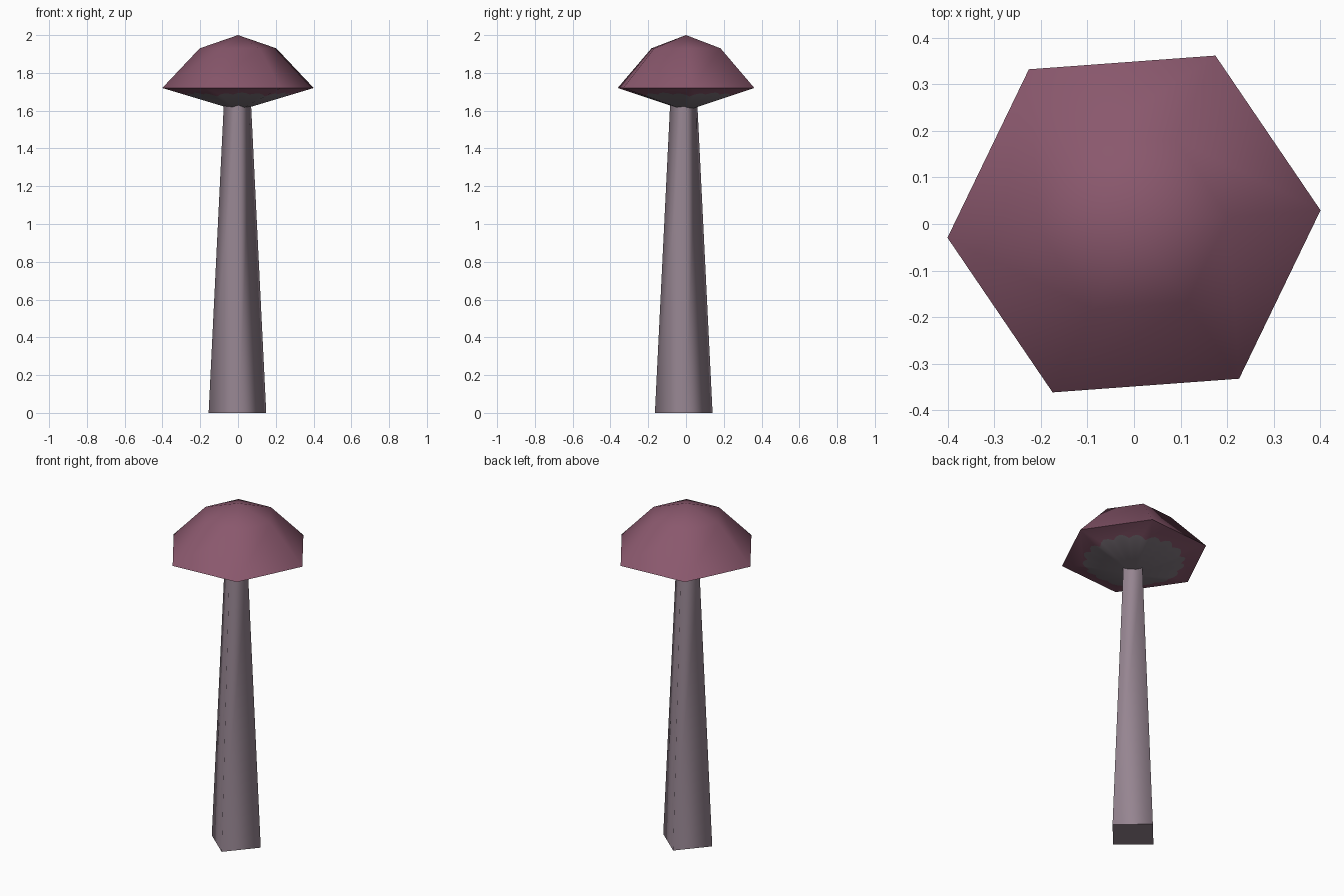
import bpy, bmesh, math

if "Cube" in bpy.data.objects:
    bpy.data.objects.remove(bpy.data.objects["Cube"])

TURN = math.radians(4.2)      # whole model is turned slightly about z


def srgb(r, g, b):
    def lin(c):
        c /= 255
        return c / 12.92 if c <= 0.04045 else ((c + 0.055) / 1.055) ** 2.4
    return (lin(r), lin(g), lin(b), 1)


def material(name, colour):
    m = bpy.data.materials.new(name)
    m.diffuse_color = colour
    m.use_nodes = True
    m.node_tree.nodes["Principled BSDF"].inputs["Base Color"].default_value = m.diffuse_color
    return m


cap_mat = material("dusky_pink", srgb(138, 88, 109))
stem_mat = material("pale_mauve", srgb(150, 133, 145))
gill_mat = material("warm_grey", srgb(132, 122, 130))


def ring(bm, sides, radius, z, cx=0, cy=0):
    return [bm.verts.new((cx + radius * math.cos(TURN + math.tau * i / sides),
                          cy + radius * math.sin(TURN + math.tau * i / sides), z))
            for i in range(sides)]


def finish(bm, name, mats):
    bmesh.ops.recalc_face_normals(bm, faces=bm.faces)
    mesh = bpy.data.meshes.new(name)
    bm.to_mesh(mesh)
    bm.free()
    for m in mats:
        mesh.materials.append(m)
    obj = bpy.data.objects.new(name, mesh)
    bpy.context.collection.objects.link(obj)
    return obj


# Stem: tapered four-sided post, smooth sides, flat ends
bm = bmesh.new()
low = ring(bm, 4, 0.153, 0, -0.003, -0.012)
high = ring(bm, 4, 0.072, 1.64, -0.003, -0.012)
for i in range(4):
    j = (i + 1) % 4
    bm.faces.new((low[i], low[j], high[j], high[i])).smooth = True
bm.faces.new(low[::-1])
bm.faces.new(high)
finish(bm, "stem", [stem_mat])

# Cap: six-sided dome with a shallow cone underneath
RIM_R, RIM_Z, BASE_Z = 0.402, 1.72, 1.60
STEPS = 12                    # scallop points per cap side
bm = bmesh.new()
rim = ring(bm, 6, RIM_R, RIM_Z)
mid = ring(bm, 6, 0.203, 1.93)
top = bm.verts.new((0, 0, 2))
base = bm.verts.new((0, 0, BASE_Z))

# Gill patch outline: scalloped circle lying on the underside cone
outline = []
for k in range(6 * STEPS):
    a = math.tau * k / (6 * STEPS)
    r = 0.252 + 0.026 * abs(math.sin(9 * a))
    local = a % (math.pi / 3) - math.pi / 6
    edge = RIM_R * math.cos(math.pi / 6) / math.cos(local)
    outline.append(bm.verts.new((r * math.cos(a + TURN), r * math.sin(a + TURN),
                                 BASE_Z + (RIM_Z - BASE_Z) * r / edge)))

for i in range(6):
    j = (i + 1) % 6
    bm.faces.new((rim[i], rim[j], mid[j], mid[i]))
    bm.faces.new((mid[i], mid[j], top))
    arc = [outline[(i * STEPS + s) % len(outline)] for s in range(STEPS + 1)]
    bm.faces.new([rim[j], rim[i]] + arc)
    for p, q in zip(arc, arc[1:]):
        bm.faces.new((q, p, base)).material_index = 1
for f in bm.faces:
    f.smooth = True
for i in range(6):            # crisp rim
    bm.edges.get((rim[i], rim[(i + 1) % 6])).smooth = False
finish(bm, "cap", [cap_mat, gill_mat])
